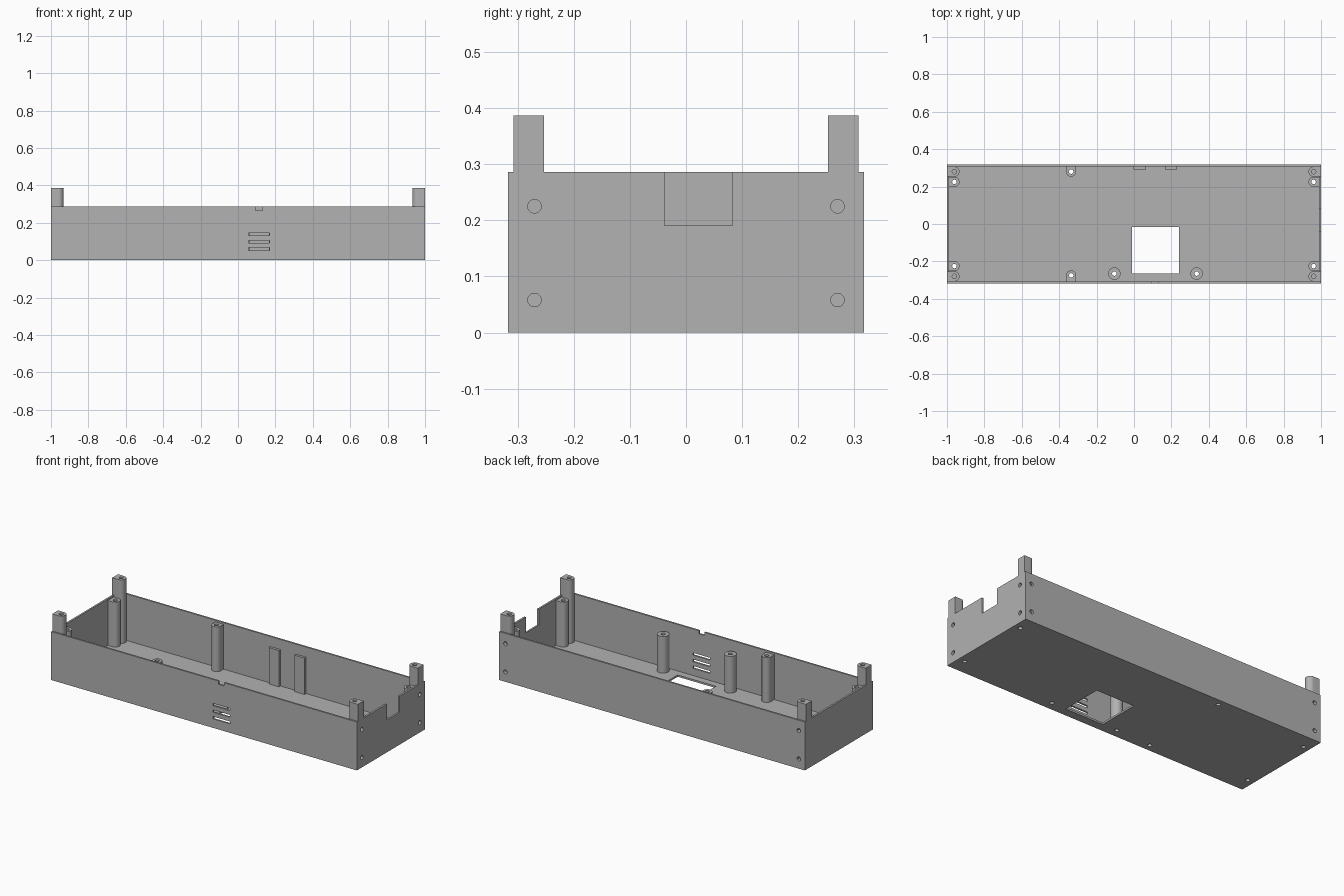
import bpy, bmesh, math
from mathutils import Matrix, Vector

if "Cube" in bpy.data.objects:
    bpy.data.objects.remove(bpy.data.objects["Cube"], do_unlink=True)

grey = bpy.data.materials.new("plain_grey")
grey.use_nodes = True
grey.diffuse_color = (0.445, 0.445, 0.445, 1)
grey.node_tree.nodes["Principled BSDF"].inputs["Base Color"].default_value = grey.diffuse_color

L, W, H, T = 1.0, 0.317, 0.286, 0.0107   # half length, half width, rim height, wall
R, HOLE = 0.027, 0.012                   # post radius, screw hole radius
POST_TOP, TALL_TOP, FREE_TOP = 0.276, 0.387, 0.228


def make_object(name, bm):
    bmesh.ops.recalc_face_normals(bm, faces=bm.faces)
    mesh = bpy.data.meshes.new(name)
    bm.to_mesh(mesh)
    bm.free()
    mesh.materials.append(grey)
    ob = bpy.data.objects.new(name, mesh)
    bpy.context.collection.objects.link(ob)
    return ob


def add_box(bm, low, high):
    low, high = Vector(low), Vector(high)
    m = Matrix.Translation((low + high) / 2) @ Matrix.Diagonal((*(high - low), 1))
    bmesh.ops.create_cube(bm, size=1, matrix=m)


def add_rod(bm, start, end, radius):
    start, end = Vector(start), Vector(end)
    turn = (end - start).to_track_quat('Z', 'Y').to_matrix().to_4x4()
    bmesh.ops.create_cone(bm, cap_ends=True, segments=32, radius1=radius, radius2=radius,
                          depth=(end - start).length,
                          matrix=Matrix.Translation((start + end) / 2) @ turn)


def add_round_post(bm, x, y, reach, angle, bottom, top):
    """Half-round column whose flat back extends by reach; angle points to the round side."""
    pts = [(-reach, -R)]
    for i in range(17):
        a = math.pi * (i / 16 - 0.5)
        pts.append((R * math.cos(a), R * math.sin(a)))
    pts.append((-reach, R))
    m = Matrix.Translation((x, y, 0)) @ Matrix.Rotation(angle, 4, 'Z')
    face = bm.faces.new([bm.verts.new(m @ Vector((px, py, bottom))) for px, py in pts])
    up = bmesh.ops.extrude_face_region(bm, geom=[face])["geom"]
    bmesh.ops.translate(bm, vec=(0, 0, top - bottom),
                        verts=[v for v in up if isinstance(v, bmesh.types.BMVert)])


def combine(ob, tool, operation):
    mod = ob.modifiers.new(operation.lower(), 'BOOLEAN')
    mod.operation, mod.object, mod.solver = operation, tool, 'EXACT'
    bpy.context.view_layer.update()
    mesh = bpy.data.meshes.new_from_object(ob.evaluated_get(bpy.context.evaluated_depsgraph_get()))
    ob.modifiers.clear()
    ob.data = mesh


corners = [(sx, sy) for sx in (-1, 1) for sy in (-1, 1)]

# Open tray
bm = bmesh.new()
add_box(bm, (-L, -W, 0), (L, W, H))
case = make_object("case", bm)

bm = bmesh.new()
add_box(bm, (T - L, T - W, T), (L - T, W - T, 0.6))
interior = make_object("interior_cutter", bm)
combine(case, interior, 'DIFFERENCE')

# Tall corner posts, merged with the end walls
bm = bmesh.new()
for sx, sy in corners:
    add_round_post(bm, sx * 0.96, sy * 0.28, 0.04, math.pi if sx > 0 else 0, T / 2, TALL_TOP)
tall = make_object("tall_posts", bm)
combine(case, tall, 'UNION')

# Screw posts against the walls
screw_places = [(sx * 0.96, sy * 0.225) for sx, sy in corners]
mid_places = [(-0.336, 0.28), (-0.336, -0.275)]
free_places = [(-0.105, -0.265), (0.335, -0.265)]
parts = [case]
for i, (x, y) in enumerate(screw_places):
    bm = bmesh.new()
    add_round_post(bm, x, y, 0.035, math.pi if x > 0 else 0, T / 2, POST_TOP)
    parts.append(make_object(f"corner_screw_post_{i + 1}", bm))
for name, (x, y) in zip(("back_screw_post", "front_screw_post"), mid_places):
    bm = bmesh.new()
    add_round_post(bm, x, y, W - abs(y) - T / 2, -math.copysign(math.pi / 2, y), T / 2, POST_TOP)
    parts.append(make_object(name, bm))

# Free-standing screw posts beside the floor opening
for i, (x, y) in enumerate(free_places):
    bm = bmesh.new()
    add_rod(bm, (x, y, T / 2), (x, y, FREE_TOP), 0.033)
    parts.append(make_object(f"floor_screw_post_{i + 1}", bm))

# Screw holes
bm = bmesh.new()
for x, y in screw_places + mid_places + free_places:
    add_rod(bm, (x, y, -0.1), (x, y, 0.5), HOLE)
for sx, sy in corners:
    add_rod(bm, (sx * 0.96, sy * 0.28, 0.29), (sx * 0.96, sy * 0.28, 0.5), HOLE)
for z in (0.058, 0.225):
    for s in (-1, 1):
        add_rod(bm, (0.975, s * 0.27, z), (1.1, s * 0.27, z), HOLE)
        add_rod(bm, (s * 0.96, 0.295, z), (s * 0.96, 0.4, z), HOLE)
holes = make_object("hole_cutter", bm)
for ob in parts:
    combine(ob, holes, 'DIFFERENCE')

# Floor opening, vent slots, rim notch and end-wall notch
bm = bmesh.new()
add_box(bm, (-0.01, -0.265, -0.1), (0.24, -0.015, 0.03))
for z in (0.06, 0.099, 0.138):
    add_box(bm, (0.057, -0.4, z - 0.007), (0.168, -0.29, z + 0.007))
add_box(bm, (0.094, -0.4, 0.267), (0.131, -0.3, 0.4))
add_box(bm, (0.97, -0.038, 0.191), (1.1, 0.083, 0.4))
openings = make_object("opening_cutter", bm)
combine(case, openings, 'DIFFERENCE')

# Flat pads on the inside of the back wall
for i, x in enumerate((-0.003, 0.165)):
    bm = bmesh.new()
    add_box(bm, (x, 0.292, T / 2), (x + 0.066, W - T / 2, 0.226))
    parts.append(make_object(f"back_pad_{i + 1}", bm))

for helper in (interior, tall, holes, openings):
    bpy.data.objects.remove(helper, do_unlink=True)

# Smooth round sides, sharp edges
bpy.ops.object.select_all(action='DESELECT')
for ob in parts:
    ob.select_set(True)
bpy.context.view_layer.objects.active = case
bpy.ops.object.shade_smooth_by_angle(angle=math.radians(30))
